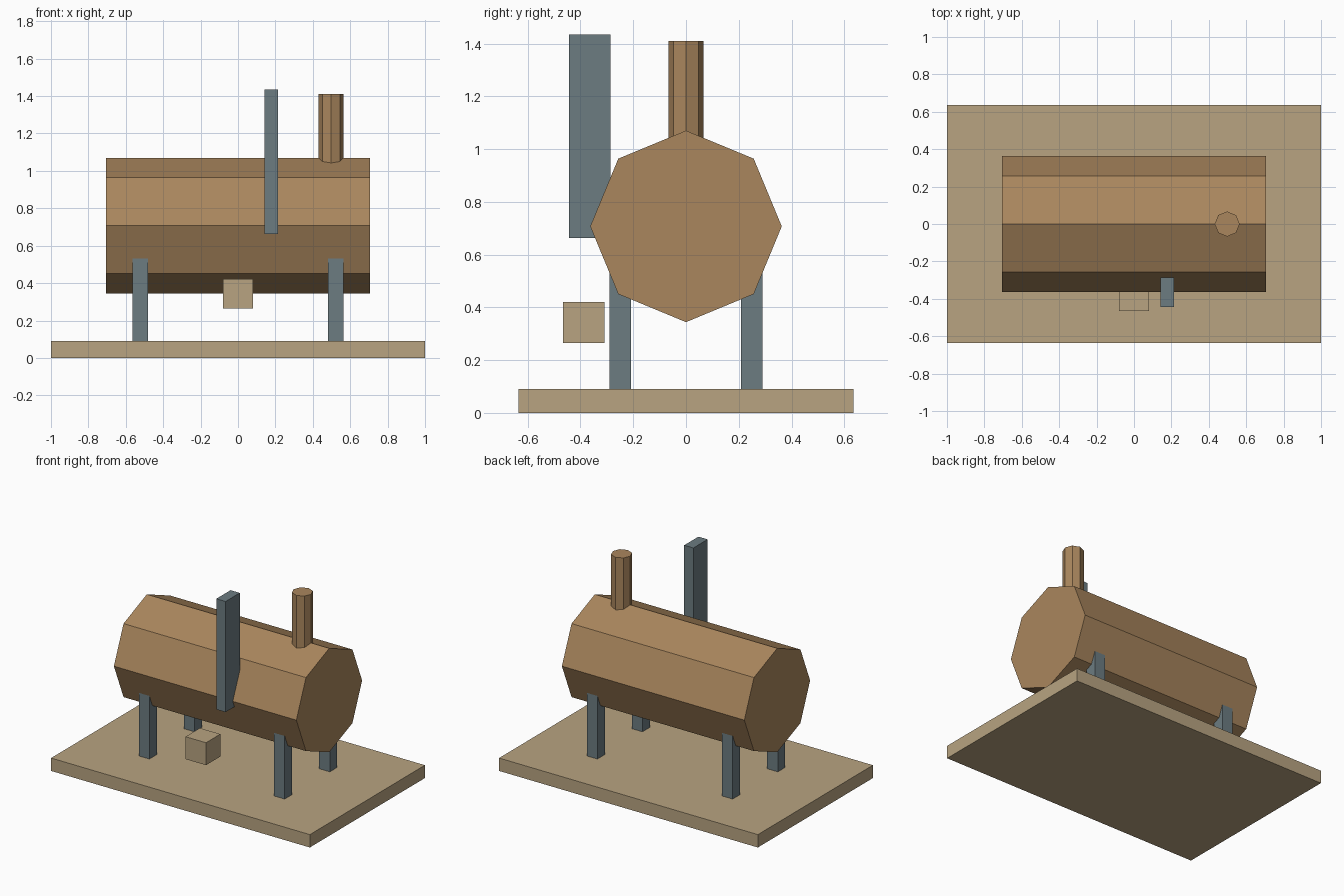
import bpy, math

if "Cube" in bpy.data.objects:
    bpy.data.objects.remove(bpy.data.objects["Cube"])


def material(name, color):
    m = bpy.data.materials.new(name)
    m.diffuse_color = (*color, 1)
    m.use_nodes = True
    m.node_tree.nodes["Principled BSDF"].inputs["Base Color"].default_value = m.diffuse_color
    return m


WOOD = material("wood", (0.40, 0.24, 0.11))
PLANK = material("plank", (0.48, 0.37, 0.22))
METAL = material("metal", (0.15, 0.20, 0.22))


def finish(name, mat):
    ob = bpy.context.object
    ob.name = name
    bpy.ops.object.transform_apply(location=False, rotation=True, scale=True)
    ob.data.materials.append(mat)
    return ob


def box(name, x, y, z, mat):
    """Box from (min, max) ranges on each axis."""
    spans = (x, y, z)
    bpy.ops.mesh.primitive_cube_add(size=1, location=[(a + b) / 2 for a, b in spans])
    bpy.context.object.scale = [b - a for a, b in spans]
    return finish(name, mat)


def octagon(name, radius, depth, location, rotation, mat):
    bpy.ops.mesh.primitive_cylinder_add(vertices=8, radius=radius, depth=depth,
                                        location=location, rotation=rotation)
    return finish(name, mat)


# Base board
box("base_board", (-1, 1), (-0.635, 0.635), (0, 0.09), PLANK)

# Octagonal barrel lying along x, with a ridge on top
octagon("barrel", 0.363, 1.41, (0, 0, 0.707), (0, math.pi / 2, 0), WOOD)

# Chimney, sunk into the barrel
octagon("chimney", 0.067, 0.41, (0.498, 0, 1.205), (0, 0, 0), WOOD)

# Four legs running from the base into the barrel
for sx, side in ((-1, "left"), (1, "right")):
    for sy, end in ((-1, "front"), (1, "back")):
        cx, cy = sx * 0.523, sy * 0.249
        box(f"{end}_{side}_leg", (cx - 0.041, cx + 0.041), (cy - 0.041, cy + 0.041),
            (0.005, 0.58), METAL)

# Upright lever against the front of the barrel
box("lever", (0.143, 0.214), (-0.443, -0.286), (0.662, 1.435), METAL)

# Small block hanging under the front edge
box("small_block", (-0.079, 0.079), (-0.466, -0.308), (0.264, 0.421), PLANK)
